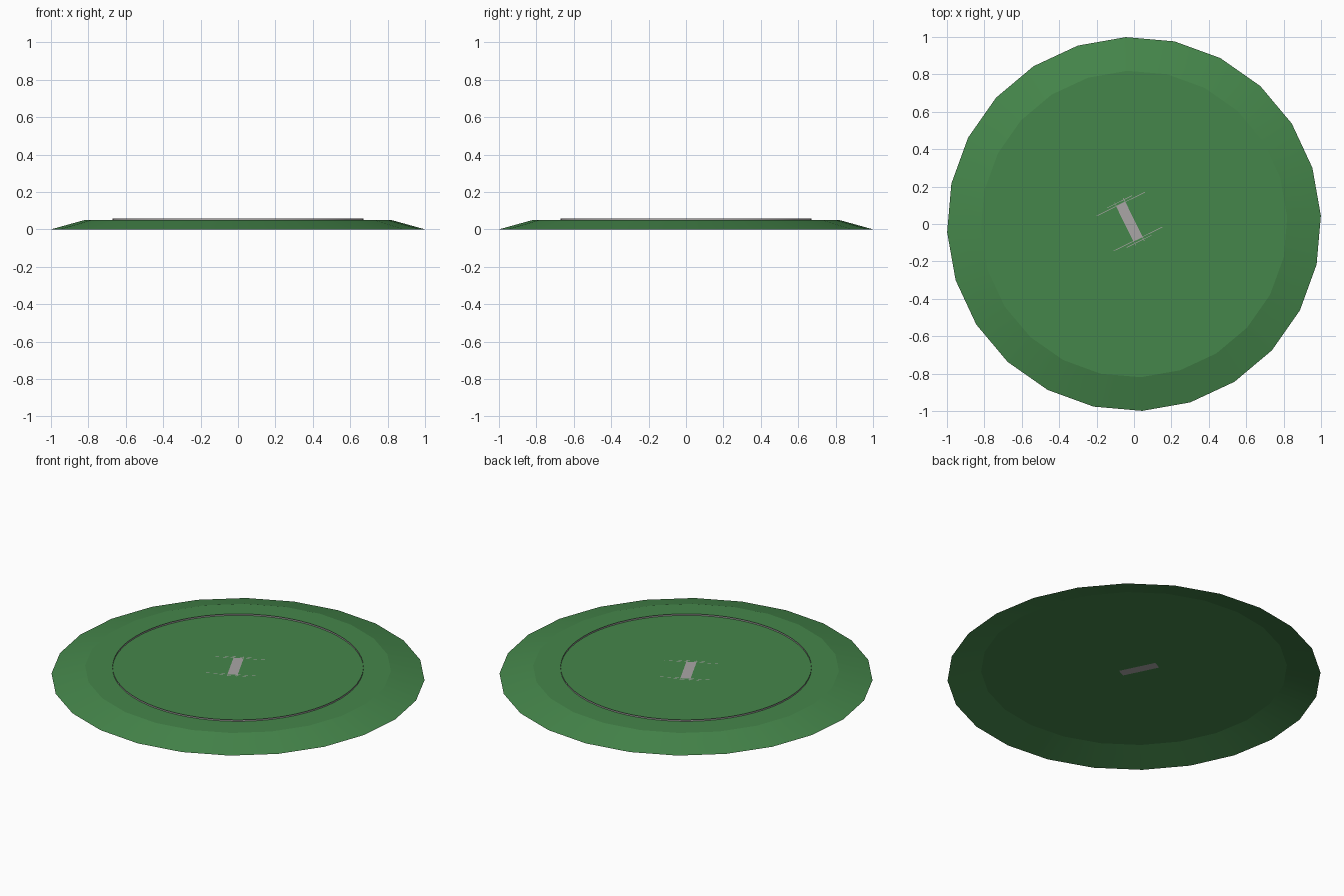
import bpy, bmesh, math
from mathutils import Vector

if "Cube" in bpy.data.objects:
    bpy.data.objects.remove(bpy.data.objects["Cube"])


def mat(name, col):
    m = bpy.data.materials.new(name)
    m.diffuse_color = (*col, 1)
    m.use_nodes = True
    m.node_tree.nodes["Principled BSDF"].inputs["Base Color"].default_value = m.diffuse_color
    return m


GREEN = mat("grass green", (0.06, 0.24, 0.07))
GREY = mat("pale grey", (0.40, 0.38, 0.38))
TOP = 0.05


def finish(name, bm, material):
    me = bpy.data.meshes.new(name)
    bm.to_mesh(me)
    bm.free()
    me.materials.append(material)
    ob = bpy.data.objects.new(name, me)
    bpy.context.collection.objects.link(ob)
    return ob


def ring(bm, r, z, n, start=0.0):
    return [bm.verts.new((r * math.cos(start + math.tau * i / n),
                          r * math.sin(start + math.tau * i / n), z)) for i in range(n)]


def bridge(bm, a, b, smooth=True):
    n = len(a)
    for i in range(n):
        f = bm.faces.new((a[i], a[(i + 1) % n], b[(i + 1) % n], b[i]))
        f.smooth = smooth


# Ground mound: flat top and sloping 24-sided skirt, open underneath
bm = bmesh.new()
start = math.radians(2.5)
rim = ring(bm, 1.0, 0, 24, start)
edge = ring(bm, 0.82, TOP, 24, start)
bridge(bm, rim, edge)
bm.faces.new(edge)
finish("ground_mound", bm, GREEN)

# Thin upright circle line, facing inwards
bm = bmesh.new()
low = ring(bm, 0.672, TOP, 64)
high = ring(bm, 0.672, TOP + 0.009, 64)
bridge(bm, high, low)
finish("circle_line", bm, GREY)

# Pad marking: a crossbar with hairline strokes across each end
centre = Vector((-0.025, 0.013, 0))
along = Vector((0.096, -0.195, 0)).normalized()
across = Vector((-along.y, along.x, 0))


def plate(bm, a, w, half_len, half_wid, z):
    """Upward-facing rectangle at offset a along and w across the marking."""
    c = centre + along * a + across * w + Vector((0, 0, z))
    bm.faces.new([bm.verts.new(c + along * half_len * s + across * half_wid * t)
                  for s, t in ((-1, -1), (1, -1), (1, 1), (-1, 1))])


bm = bmesh.new()
for z in (TOP + 0.0006, TOP - 0.0006):      # shows on both sides of the turf
    plate(bm, 0, 0, 0.106, 0.027, z)
finish("marking_crossbar", bm, GREY)

bm = bmesh.new()
for s in (-1, 1):
    plate(bm, s * 0.104, 0, 0.0015, 0.145, TOP + 0.0008)
    plate(bm, s * 0.118, 0, 0.0015, 0.075, TOP + 0.0008)
    plate(bm, 0, s * 0.026, 0.128, 0.0015, TOP + 0.0008)
finish("marking_strokes", bm, GREY)
